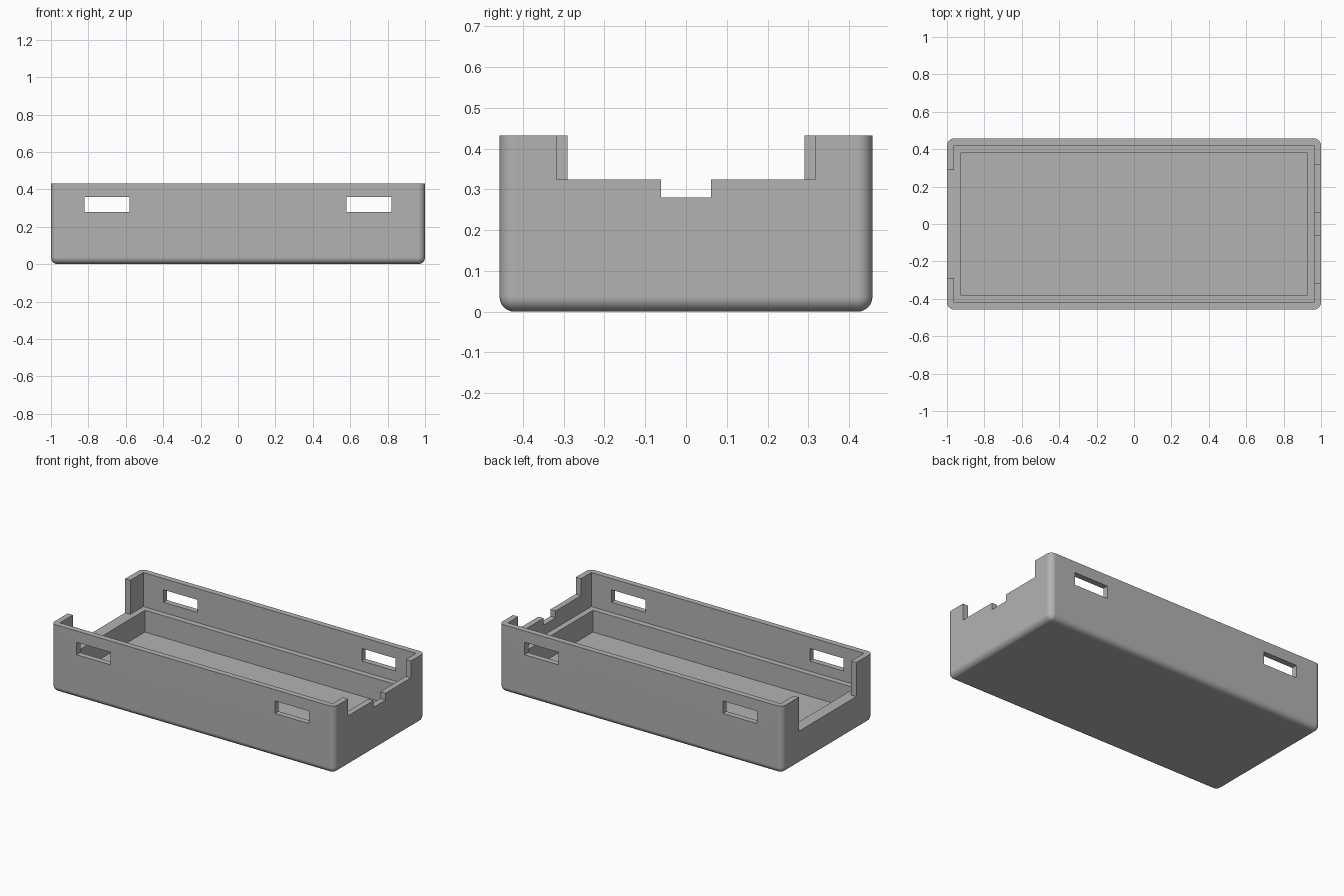
import bpy
import bmesh
from math import radians

default = bpy.data.objects.get("Cube")
if default:
    bpy.data.objects.remove(default, do_unlink=True)

# Main dimensions
LENGTH, HALF_DEPTH, HEIGHT = 1.0, 0.457, 0.432
WALL = 0.037
LEDGE_Z = 0.215
FLOOR_Z = 0.076
OVER = HEIGHT + 0.2


def box(name, x0, x1, y0, y1, z0, z1, radius=0):
    """Box between two corners; a radius rounds every edge except the rim."""
    bm = bmesh.new()
    bmesh.ops.create_cube(bm, size=1)
    for v in bm.verts:
        v.co.x = x1 if v.co.x > 0 else x0
        v.co.y = y1 if v.co.y > 0 else y0
        v.co.z = z1 if v.co.z > 0 else z0
    if radius:
        edges = [e for e in bm.edges if min(v.co.z for v in e.verts) < z1]
        bmesh.ops.bevel(bm, geom=edges, offset=radius, segments=8,
                        profile=0.5, affect='EDGES', clamp_overlap=True)
    bmesh.ops.recalc_face_normals(bm, faces=bm.faces)
    mesh = bpy.data.meshes.new(name)
    bm.to_mesh(mesh)
    bm.free()
    obj = bpy.data.objects.new(name, mesh)
    bpy.context.collection.objects.link(obj)
    return obj


def cut(target, *bounds):
    """Subtract a box from the target and discard the cutter."""
    cutter = box("cutter", *bounds)
    cutter.hide_render = True
    mod = target.modifiers.new("cut", 'BOOLEAN')
    mod.operation = 'DIFFERENCE'
    mod.solver = 'EXACT'
    mod.object = cutter
    bpy.ops.object.modifier_apply(modifier=mod.name)
    bpy.data.objects.remove(cutter, do_unlink=True)


# Rounded outer body
tray = box("enclosure_tray", -LENGTH, LENGTH, -HALF_DEPTH, HALF_DEPTH,
           0, HEIGHT, radius=WALL)
bpy.ops.object.select_all(action='DESELECT')
tray.select_set(True)
bpy.context.view_layer.objects.active = tray

# Lower cavity, then the wider upper cavity that leaves a ledge
for inset, bottom in ((2 * WALL, FLOOR_Z), (WALL, LEDGE_Z)):
    x, y = LENGTH - inset, HALF_DEPTH - inset
    cut(tray, -x, x, -y, y, bottom, OVER)

# Wide opening level with the ledge at the -x end
cut(tray, -1.2, -0.8, -0.29, 0.29, LEDGE_Z, OVER)

# Stepped opening at the +x end
cut(tray, 0.945, 1.2, -0.317, 0.317, 0.324, OVER)
cut(tray, 0.945, 1.2, -0.061, 0.061, 0.28, OVER)

# Slots through the front and back walls
for side in (-1, 1):
    cut(tray, side * 0.7 - 0.12, side * 0.7 + 0.12, -0.6, 0.6, 0.28, 0.36)

# Plastic colour
grey = bpy.data.materials.new("grey_plastic")
grey.use_nodes = True
colour = (0.45, 0.45, 0.45, 1)
grey.diffuse_color = colour
grey.node_tree.nodes["Principled BSDF"].inputs["Base Color"].default_value = colour
tray.data.materials.clear()
tray.data.materials.append(grey)
for face in tray.data.polygons:
    face.material_index = 0

# Smooth rounded edges, flat walls
bpy.ops.object.shade_smooth_by_angle(angle=radians(30))
weighted = tray.modifiers.new("weighted_normals", 'WEIGHTED_NORMAL')
weighted.keep_sharp = True
